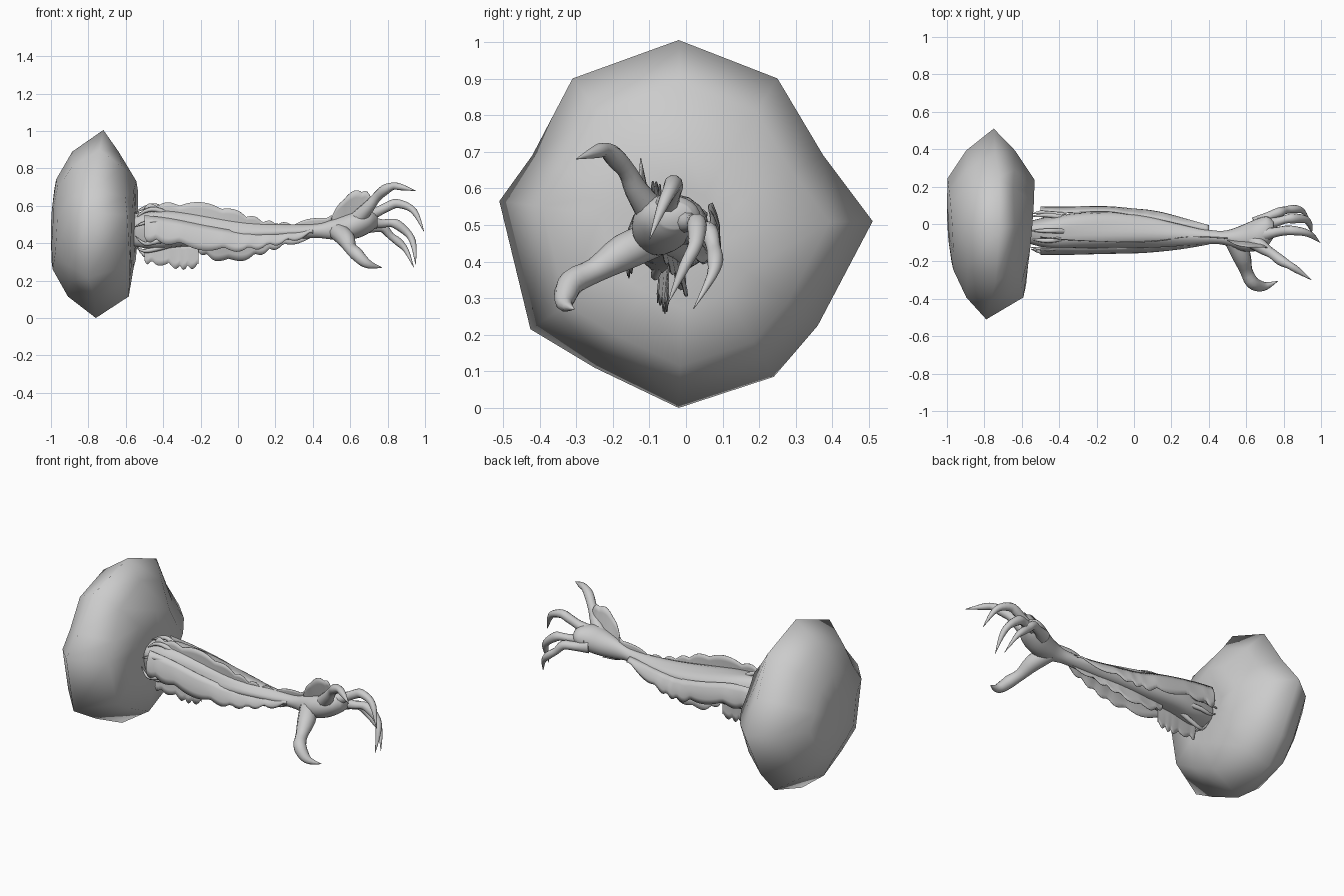
import bpy, bmesh, math, random
from mathutils import Vector

random.seed(4)
grey = bpy.data.materials.new("stone_grey")
grey.diffuse_color = (0.6, 0.6, 0.6, 1)


def finish(name, bm, angle=80, closed=True):
    if closed:
        bmesh.ops.recalc_face_normals(bm, faces=bm.faces)
    me = bpy.data.meshes.new(name)
    bm.to_mesh(me)
    bm.free()
    me.materials.append(grey)
    ob = bpy.data.objects.new(name, me)
    bpy.context.collection.objects.link(ob)
    bpy.ops.object.select_all(action='DESELECT')
    bpy.context.view_layer.objects.active = ob
    ob.select_set(True)
    bpy.ops.object.shade_smooth_by_angle(angle=math.radians(angle))
    return ob


def smooth(rows, n):
    """Catmull-Rom interpolation of rows of numbers."""
    out = []
    for i in range(len(rows) - 1):
        p = [rows[max(i - 1, 0)], rows[i], rows[i + 1], rows[min(i + 2, len(rows) - 1)]]
        for k in range(n):
            t = k / n
            out.append([0.5 * (2 * b + (c - a) * t + (2 * a - 5 * b + 4 * c - d) * t * t
                        + (3 * b - a - 3 * c + d) * t ** 3) for a, b, c, d in zip(*p)])
    return out + [list(rows[-1])]


def skin(bm, rings):
    for a, b in zip(rings, rings[1:]):
        for i in range(len(a)):
            j = (i + 1) % len(a)
            bm.faces.new((a[i], a[j], b[j], b[i]))
    bm.faces.new(rings[0])
    bm.faces.new(rings[-1])


def tube(name, rows, n=3, sides=10):
    """Round limb through rows of x, y, z, radius."""
    bm = bmesh.new()
    pts = smooth(rows, n)
    rings = []
    for i, r in enumerate(pts):
        c = Vector(r[:3])
        d = (Vector(pts[min(i + 1, len(pts) - 1)][:3]) - Vector(pts[max(i - 1, 0)][:3])).normalized()
        u = d.cross(Vector((0.2, 0.6, 0.77))).normalized()
        w = d.cross(u)
        rings.append([bm.verts.new(c + max(r[3], 0.001) * (u * math.cos(a) + w * math.sin(a)))
                      for a in (math.tau * k / sides for k in range(sides))])
    skin(bm, rings)
    return finish(name, bm)


def sheet(name, rows, waves, amp, lower=True, bulge=0.0):
    """Thin ragged flap through rows of x, y_low, z_low, y_high, z_high; one edge is scalloped."""
    bm = bmesh.new()
    pts = smooth(rows, 10)
    cols = []
    for i, (x, yl, zl, yh, zh) in enumerate(pts):
        t = i / (len(pts) - 1)
        s = amp * (abs(math.sin((t + 0.05 * math.sin(t * 9)) * waves * math.pi)) - 0.5)
        if lower:
            zl -= s
        else:
            zh += s
        cols.append([bm.verts.new((x, yl + (yh - yl) * f + bulge * math.sin(f * math.pi), zl + (zh - zl) * f))
                     for f in (0, 0.25, 0.5, 0.75, 1)])
    for a, b in zip(cols, cols[1:]):
        for k in range(4):
            bm.faces.new((a[k], b[k], b[k + 1], a[k + 1]))
    ob = finish(name, bm, closed=False)
    mod = ob.modifiers.new("thickness", 'SOLIDIFY')
    mod.thickness = 0.003
    return ob


# Boulder: a flattened twelve-sided rock; rim points are y, z, x
rim = [(-0.02, 1.005, -0.72), (0.25, 0.9, -0.72), (0.375, 0.69, -0.74), (0.51, 0.51, -0.75),
       (0.36, 0.225, -0.75), (0.24, 0.085, -0.76), (-0.02, 0.0, -0.76), (-0.25, 0.11, -0.77),
       (-0.425, 0.215, -0.8), (-0.51, 0.565, -0.79), (-0.42, 0.69, -0.77), (-0.31, 0.9, -0.74)]
# Each ring: scale, x, tilt along y, tilt along z
slices = [(0.2, -0.995, -0.05, 0.03), (0.48, -0.982, -0.06, 0.04), (0.77, -0.898, 0, 0.03), None,
          (0.77, -0.612, -0.06, -0.07), (0.46, -0.55, 0.08, 0.03), (0.2, -0.548, 0.05, 0.02)]
bm = bmesh.new()
rings = []
for s in slices:
    k, x, ty, tz = s or (1, 0, 0, 0)
    rings.append([bm.verts.new((x + ty * y * k + tz * (z - 0.5) * k if s else rx, y * k, 0.5 + (z - 0.5) * k))
                  for y, z, rx in rim])
skin(bm, rings)
finish("boulder", bm, 180)

# Arm and palm: x, y centre, z centre, y radius, z radius
arm = [(-0.56, -0.045, 0.47, 0.06, 0.085), (-0.44, -0.045, 0.475, 0.09, 0.11), (-0.3, -0.035, 0.475, 0.10, 0.10),
       (-0.12, -0.035, 0.465, 0.098, 0.08), (0.08, -0.045, 0.46, 0.08, 0.055), (0.25, -0.06, 0.46, 0.055, 0.04),
       (0.42, -0.07, 0.465, 0.036, 0.037), (0.5, -0.075, 0.472, 0.042, 0.052), (0.58, -0.075, 0.485, 0.07, 0.068),
       (0.65, -0.06, 0.505, 0.085, 0.075), (0.71, -0.04, 0.52, 0.08, 0.06), (0.745, -0.03, 0.525, 0.045, 0.035)]
bm = bmesh.new()
rings = []
for x, y, z, ry, rz in smooth(arm, 4):
    rings.append([])
    for k in range(24):
        a = math.tau * k / 24
        m = 1 + 0.06 * math.sin(4 * a + x * 5) * min(1, max(0, (0.5 - x) * 3))
        rings[-1].append(bm.verts.new((x, y + ry * m * math.cos(a), z + rz * m * math.sin(a))))
skin(bm, rings)
finish("arm", bm)

# Fingers: swollen joints and thin hooked claws; each row is x, y, z, radius
fingers = {
    "thumb": [(0.53, -0.08, 0.465, 0.05), (0.575, -0.17, 0.425, 0.05), (0.6, -0.25, 0.375, 0.034),
              (0.63, -0.31, 0.345, 0.036), (0.67, -0.33, 0.305, 0.031), (0.71, -0.33, 0.282, 0.02),
              (0.77, -0.305, 0.27, 0.001)],
    "index_finger": [(0.64, -0.09, 0.53, 0.045), (0.7, -0.135, 0.595, 0.033), (0.74, -0.16, 0.645, 0.026),
                     (0.785, -0.195, 0.685, 0.028), (0.83, -0.22, 0.705, 0.02), (0.87, -0.245, 0.7, 0.018),
                     (0.95, -0.3, 0.68, 0.001)],
    "middle_finger": [(0.67, -0.06, 0.535, 0.045), (0.75, -0.045, 0.57, 0.027), (0.81, -0.035, 0.6, 0.026),
                      (0.85, -0.035, 0.612, 0.025), (0.915, -0.045, 0.592, 0.02), (0.955, -0.065, 0.55, 0.015),
                      (0.995, -0.1, 0.46, 0.001)],
    "ring_finger": [(0.67, -0.01, 0.515, 0.042), (0.76, 0.01, 0.505, 0.025), (0.81, 0.025, 0.508, 0.022),
                    (0.85, 0.03, 0.5, 0.027), (0.915, 0.025, 0.445, 0.02), (0.94, -0.005, 0.385, 0.015),
                    (0.95, -0.05, 0.285, 0.001)],
    "little_finger": [(0.65, 0.0, 0.485, 0.04), (0.72, 0.04, 0.482, 0.025), (0.775, 0.062, 0.482, 0.026),
                      (0.815, 0.075, 0.44, 0.02), (0.86, 0.08, 0.405, 0.022), (0.9, 0.07, 0.36, 0.014),
                      (0.94, 0.02, 0.27, 0.001)]}
for name, path in fingers.items():
    tube(name, path)

# Ragged crest along the top, and flaps wrapping both sides and the underside
sheet("top_crest", [(-0.5, -0.08, 0.5, -0.07, 0.60), (-0.35, -0.09, 0.5, -0.085, 0.61), (-0.15, -0.095, 0.48, -0.095, 0.605),
                    (0.0, -0.095, 0.47, -0.1, 0.565), (0.15, -0.085, 0.46, -0.09, 0.515), (0.3, -0.07, 0.47, -0.07, 0.505),
                    (0.5, -0.07, 0.48, -0.08, 0.55)], 8, 0.02, False)
sheet("back_flap", [(-0.5, 0.085, 0.43, 0.07, 0.56), (-0.35, 0.09, 0.43, 0.06, 0.55), (-0.15, 0.09, 0.40, 0.065, 0.51),
                    (0.0, 0.08, 0.37, 0.045, 0.48), (0.15, 0.06, 0.39, 0.02, 0.47), (0.4, -0.01, 0.45, -0.04, 0.475)],
      7, 0.025, True, 0.012)
sheet("front_flap", [(-0.5, -0.165, 0.42, -0.13, 0.55), (-0.35, -0.165, 0.40, -0.13, 0.53), (-0.15, -0.16, 0.37, -0.13, 0.49),
                     (0.05, -0.155, 0.37, -0.12, 0.46), (0.25, -0.135, 0.41, -0.105, 0.46), (0.4, -0.105, 0.45, -0.095, 0.48)],
      7, 0.025, True, -0.01)
sheet("underside_flap", [(-0.5, -0.08, 0.30, -0.07, 0.41), (-0.4, -0.07, 0.29, -0.06, 0.4), (-0.3, -0.06, 0.27, -0.05, 0.4),
                         (-0.21, -0.05, 0.28, -0.05, 0.4)], 5, 0.025)
sheet("underside_crest", [(-0.22, -0.02, 0.36, -0.03, 0.43), (-0.12, 0.0, 0.315, -0.03, 0.43), (0.0, 0.0, 0.31, -0.03, 0.44),
                          (0.12, -0.02, 0.345, -0.04, 0.44), (0.25, -0.05, 0.39, -0.06, 0.45), (0.42, -0.07, 0.43, -0.07, 0.46)],
      6, 0.02)
sheet("wrist_fin", [(0.5, -0.08, 0.48, -0.09, 0.54), (0.55, -0.085, 0.5, -0.115, 0.62), (0.61, -0.09, 0.52, -0.125, 0.67),
                    (0.68, -0.1, 0.55, -0.125, 0.675), (0.72, -0.12, 0.57, -0.13, 0.63)], 3, 0.012, False)

# Torn tendrils where the arm meets the boulder
for i in range(9):
    a = math.tau * (i + random.uniform(-0.25, 0.25)) / 9
    c, s = math.cos(a), math.sin(a)
    y, z = -0.04 + 0.08 * c, 0.47 + 0.085 * s
    out = random.uniform(0.02, 0.05)
    tube(f"root_tendril_{i + 1}", [(-0.36, y, z, 0.016), (-0.44, y + out * c, z + out * s, 0.014),
                                   (-0.5, y + out * c, z + out * s - 0.01, 0.01),
                                   (-0.55, y + 0.6 * out * c, z + random.uniform(-0.03, 0.02), 0.002)], 3, 6)
